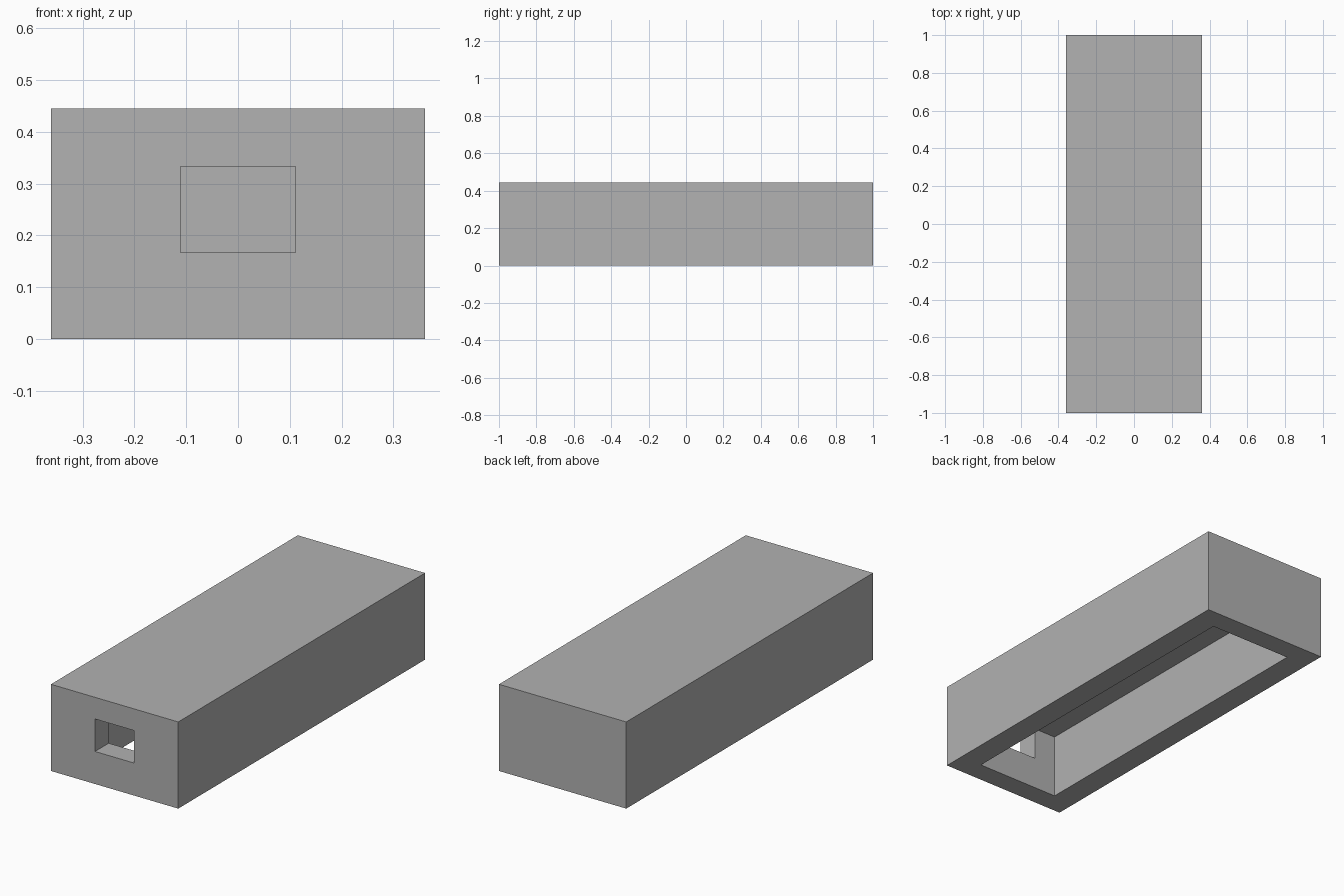
import bpy
import bmesh

if "Cube" in bpy.data.objects:
    bpy.data.objects.remove(bpy.data.objects["Cube"], do_unlink=True)

UNIT = 1 / 9                       # base module of the block
HALF_WIDTH = 3.25 * UNIT
HEIGHT = 4 * UNIT
CEILING = 3 * UNIT                 # cavity and window share this height

grey = bpy.data.materials.new("plain grey")
grey.use_nodes = True
colour = (0.445, 0.445, 0.445, 1)
grey.diffuse_color = colour
grey.node_tree.nodes["Principled BSDF"].inputs["Base Color"].default_value = colour


def box(name, low, high):
    """Box between two corners, with coordinates stored in the mesh."""
    bm = bmesh.new()
    bmesh.ops.create_cube(bm, size=1)
    for v in bm.verts:
        v.co = [h if c > 0 else l for c, l, h in zip(v.co, low, high)]
    mesh = bpy.data.meshes.new(name)
    bm.to_mesh(mesh)
    bm.free()
    mesh.materials.append(grey)
    obj = bpy.data.objects.new(name, mesh)
    bpy.context.collection.objects.link(obj)
    return obj


def cut(target, cutter):
    """Subtract the cutter, then discard it."""
    cutter.hide_render = True
    mod = target.modifiers.new(cutter.name, 'BOOLEAN')
    mod.operation = 'DIFFERENCE'
    mod.solver = 'EXACT'
    mod.object = cutter
    bpy.context.view_layer.objects.active = target
    bpy.ops.object.modifier_apply(modifier=mod.name)
    bpy.data.objects.remove(cutter, do_unlink=True)


# Outer housing
housing = box("housing", (-HALF_WIDTH, -1, 0), (HALF_WIDTH, 1, HEIGHT))

# Cavity open at the bottom
inner_x, inner_y = 2.125 * UNIT, 8 * UNIT
cut(housing, box("cavity_cutter", (-inner_x, -inner_y, -0.1), (inner_x, inner_y, CEILING)))

# Window through the front wall, level with the cavity ceiling
cut(housing, box("window_cutter", (-UNIT, -1.1, 1.5 * UNIT), (UNIT, -0.5, CEILING)))
